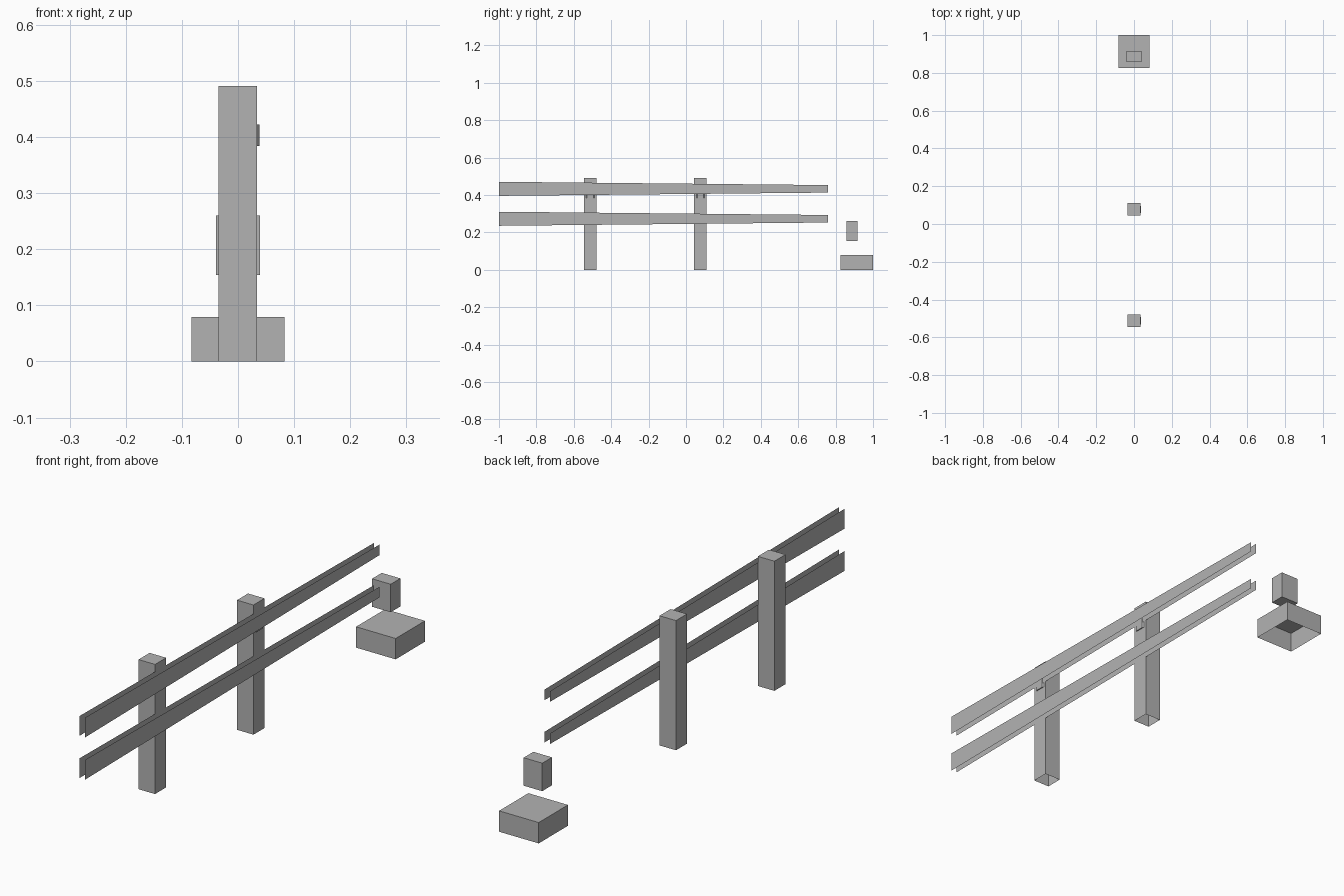
import bpy
import bmesh

old = bpy.data.objects.get("Cube")
if old:
    bpy.data.objects.remove(old, do_unlink=True)

grey = bpy.data.materials.new("plain grey")
grey.use_nodes = True
colour = (0.45, 0.45, 0.45, 1)
grey.diffuse_color = colour
grey.node_tree.nodes["Principled BSDF"].inputs["Base Color"].default_value = colour


def finish(name, bm):
    mesh = bpy.data.meshes.new(name)
    bm.to_mesh(mesh)
    bm.free()
    mesh.materials.append(grey)
    obj = bpy.data.objects.new(name, mesh)
    bpy.context.collection.objects.link(obj)
    return obj


def box(name, low, high, open_side=None, taper=0):
    """Box between two corners; open_side is the direction of a missing face."""
    bm = bmesh.new()
    bmesh.ops.create_cube(bm, size=1)
    if open_side:
        gone = [f for f in bm.faces if f.normal.dot(open_side) > 0.9]
        bmesh.ops.delete(bm, geom=gone, context="FACES")
    for v in bm.verts:
        # narrow the +x end along y
        if v.co.x > 0:
            v.co.y *= 1 - taper
        for i in range(3):
            v.co[i] = low[i] + (v.co[i] + 0.5) * (high[i] - low[i])
    return finish(name, bm)


def rail(name, z):
    """Tapering board made of two parallel open sheets."""
    bm = bmesh.new()
    for x, outward in ((0.037, False), (0.06, True)):
        corners = [(x, -1, z - 0.0375), (x, 0.76, z - 0.02),
                   (x, 0.76, z + 0.02), (x, -1, z + 0.0375)]
        if not outward:
            corners.reverse()
        bm.faces.new([bm.verts.new(c) for c in corners])
    return finish(name, bm)


DOWN = (0, 0, -1)

# Posts, each with a small fixing plate behind the upper rail
for label, y in (("front", -0.512), ("rear", 0.077)):
    box(label + "_post", (-0.035, y - 0.033, 0), (0.034, y + 0.033, 0.491), DOWN)
    box(label + "_fixing_plate", (0.034, y - 0.022, 0.384),
        (0.038, y + 0.022, 0.422), (-1, 0, 0), taper=0.25)

# Rails
rail("upper_rail", 0.433)
rail("lower_rail", 0.273)

# Separate footing and the small block above it
box("footing", (-0.083, 0.825, 0), (0.083, 1, 0.079), DOWN)
box("small_block", (-0.039, 0.858, 0.154), (0.039, 0.916, 0.26))
